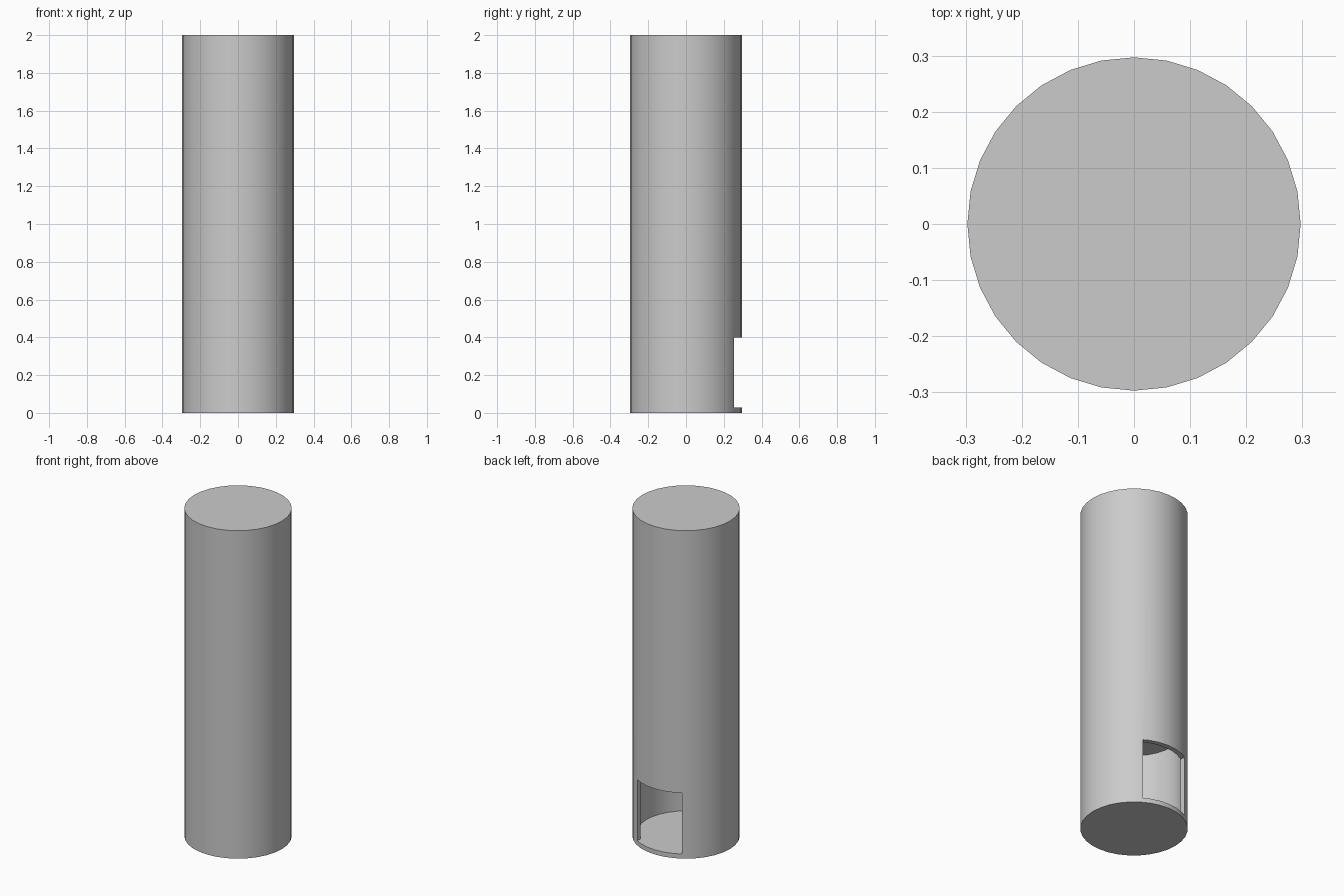
import bpy
import math

if "Cube" in bpy.data.objects:
    bpy.data.objects.remove(bpy.data.objects["Cube"])

SIDES = 32


def cylinder(name, radius, z0, z1):
    bpy.ops.mesh.primitive_cylinder_add(vertices=SIDES, radius=radius, depth=z1 - z0,
                                        location=(0, 0, (z0 + z1) / 2))
    obj = bpy.context.object
    obj.name = name
    return obj


def box(name, lo, hi):
    bpy.ops.mesh.primitive_cube_add(size=1, location=[(a + b) / 2 for a, b in zip(lo, hi)])
    obj = bpy.context.object
    obj.name = name
    obj.scale = [b - a for a, b in zip(lo, hi)]
    bpy.ops.object.transform_apply(location=False, rotation=False, scale=True)
    return obj


def cut(target, cutter):
    mod = target.modifiers.new(cutter.name, 'BOOLEAN')
    mod.operation = 'DIFFERENCE'
    mod.solver = 'EXACT'
    mod.object = cutter
    bpy.ops.object.select_all(action='DESELECT')
    bpy.context.view_layer.objects.active = target
    target.select_set(True)
    bpy.ops.object.modifier_apply(modifier=mod.name)
    bpy.data.objects.remove(cutter)


# Column body
column = cylinder("column", 0.297, 0, 2)

# Hollow chamber in the lower part
cut(column, cylinder("chamber_cutter", 0.268, 0.028, 0.62))

# Opening at the back, level with the chamber floor
cut(column, box("opening_cutter", (-0.15, 0.1, 0.028), (0.15, 0.5, 0.4)))

# Smooth round walls with sharp rims
bpy.ops.object.shade_smooth_by_angle(angle=math.radians(30))
